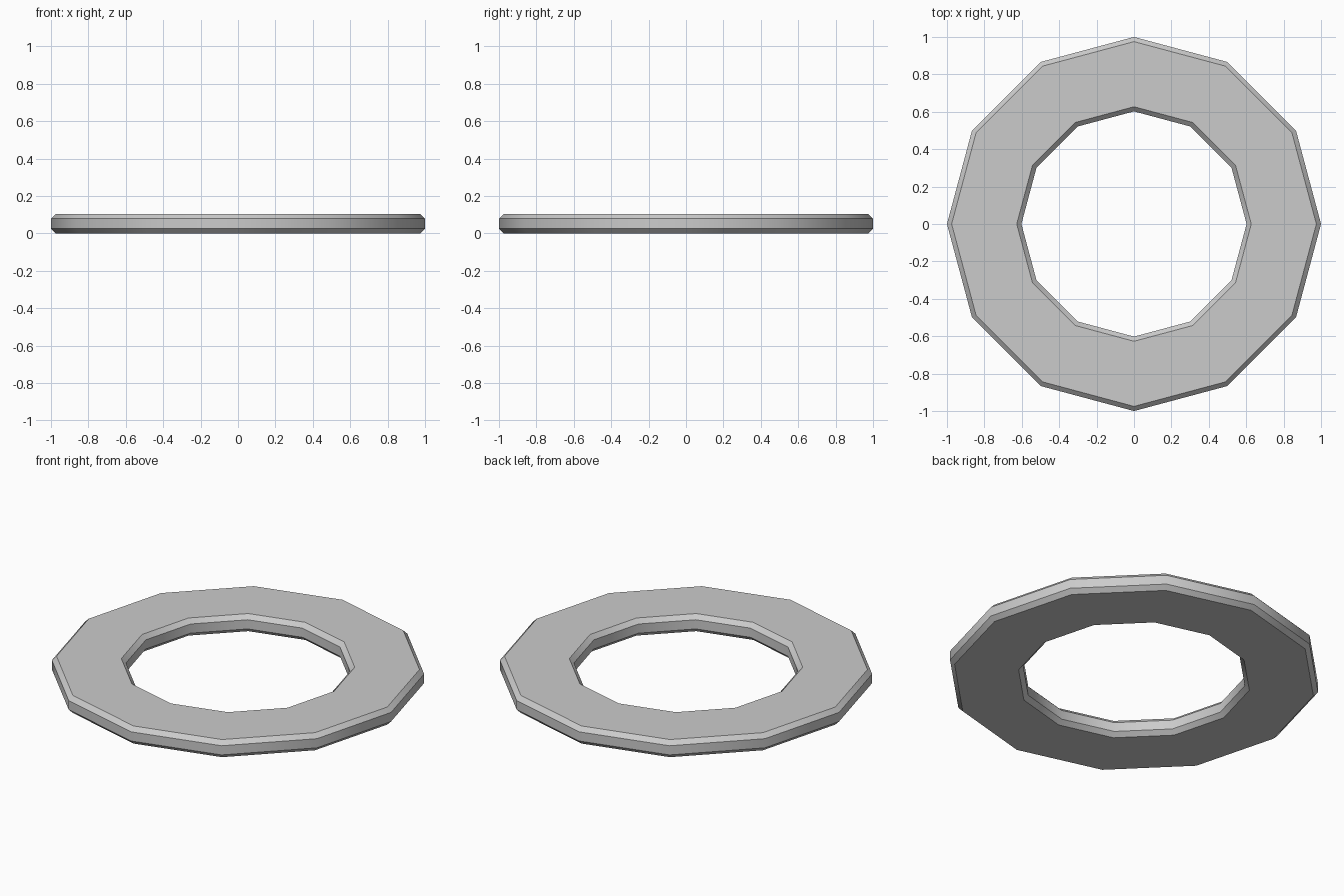
import bpy, bmesh, math

if "Cube" in bpy.data.objects:
    bpy.data.objects.remove(bpy.data.objects["Cube"])

SIDES = 12
OUTER, INNER, HEIGHT, CHAMFER = 1.0, 0.602, 0.104, 0.025

# Chamfered rectangular cross-section (radius, z), counter-clockwise
profile = [
    (INNER + CHAMFER, 0), (OUTER - CHAMFER, 0),
    (OUTER, CHAMFER), (OUTER, HEIGHT - CHAMFER),
    (OUTER - CHAMFER, HEIGHT), (INNER + CHAMFER, HEIGHT),
    (INNER, HEIGHT - CHAMFER), (INNER, CHAMFER),
]

# Sweep the section around z into a twelve-sided ring
bm = bmesh.new()
rings = []
for i in range(SIDES):
    a = 2 * math.pi * i / SIDES
    rings.append([bm.verts.new((r * math.cos(a), r * math.sin(a), z)) for r, z in profile])
n = len(profile)
for i in range(SIDES):
    cur, nxt = rings[i], rings[(i + 1) % SIDES]
    for j in range(n):
        k = (j + 1) % n
        bm.faces.new((cur[j], nxt[j], nxt[k], cur[k]))
bmesh.ops.recalc_face_normals(bm, faces=bm.faces)

mesh = bpy.data.meshes.new("flat_ring")
bm.to_mesh(mesh)
bm.free()
ring = bpy.data.objects.new("flat_ring", mesh)
bpy.context.collection.objects.link(ring)

# Smooth around the rim, crisp at the chamfers
bpy.context.view_layer.objects.active = ring
ring.select_set(True)
bpy.ops.object.shade_smooth_by_angle(angle=math.radians(35))
